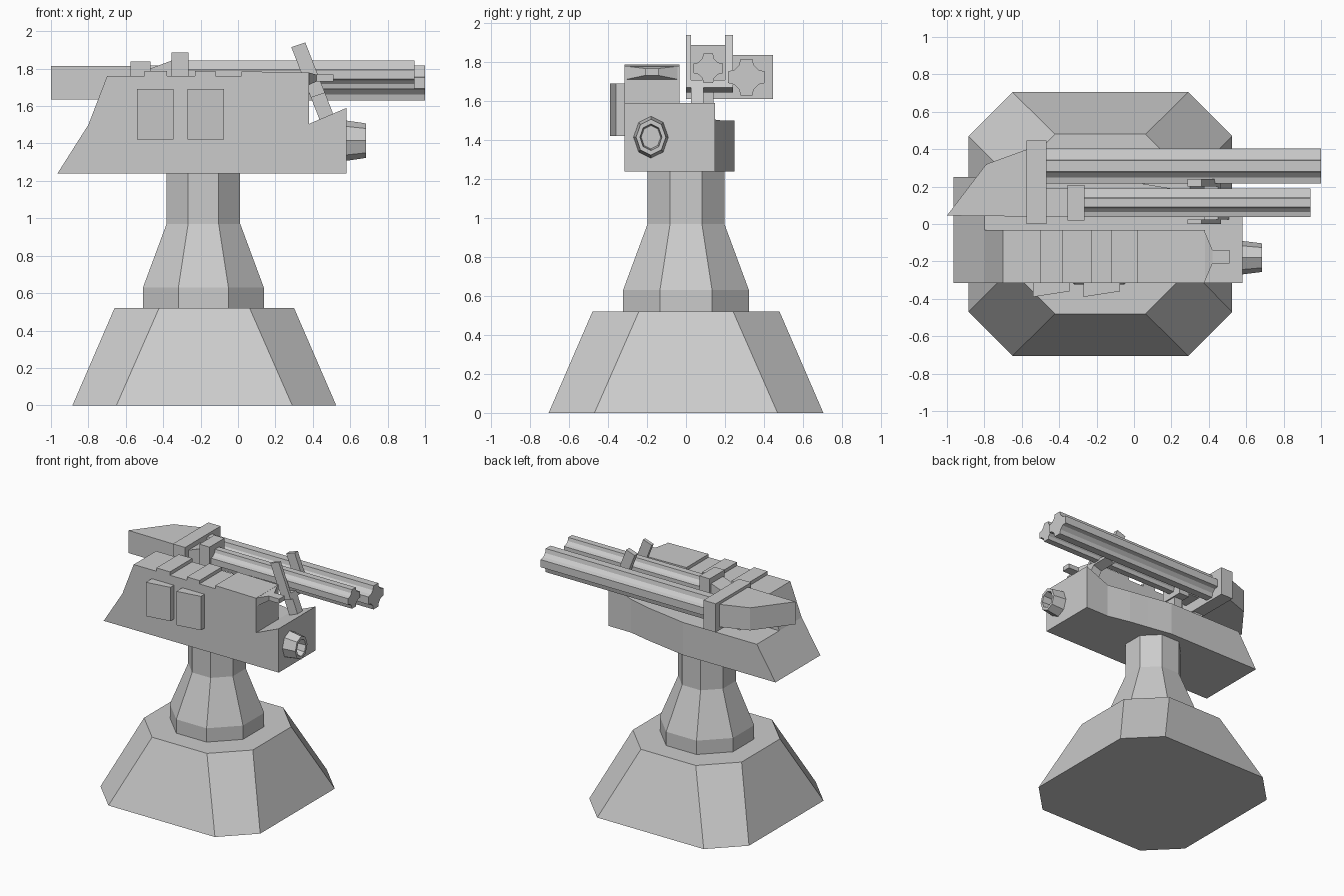
import bpy, bmesh
from math import cos, sin, pi, tan

if "Cube" in bpy.data.objects:
    bpy.data.objects.remove(bpy.data.objects["Cube"])


def loft(name, rings):
    """Skin a list of equal-length rings and cap both ends."""
    bm = bmesh.new()
    vs = [[bm.verts.new(p) for p in r] for r in rings]
    n = len(rings[0])
    for a, b in zip(vs, vs[1:]):
        for i in range(n):
            j = (i + 1) % n
            bm.faces.new((a[i], a[j], b[j], b[i]))
    bm.faces.new(vs[0][::-1])
    bm.faces.new(vs[-1])
    bmesh.ops.recalc_face_normals(bm, faces=bm.faces[:])
    me = bpy.data.meshes.new(name)
    bm.to_mesh(me)
    bm.free()
    ob = bpy.data.objects.new(name, me)
    bpy.context.collection.objects.link(ob)
    return ob


def side_prism(name, prof, y0, y1):
    return loft(name, [[(x, y, z) for x, z in prof] for y in (y0, y1)])


def plan_prism(name, prof, z0, z1):
    return loft(name, [[(x, y, z) for x, y in prof] for z in (z0, z1)])


def box(name, x0, x1, y0, y1, z0, z1):
    return side_prism(name, [(x0, z0), (x1, z0), (x1, z1), (x0, z1)], y0, y1)


def octagon(cx, a, c, z):
    """a: half width, c: half length of the straight sides."""
    pts = [(a, -c), (a, c), (c, a), (-c, a), (-a, c), (-a, -c), (-c, -a), (c, -a)]
    return [(cx + x, y, z) for x, y in pts]


# Ground base and pedestal
loft("base", [octagon(-0.18, 0.705, 0.47, 0), octagon(-0.18, 0.48, 0.242, 0.52)])
t = tan(pi / 8)
loft("pedestal", [octagon(-0.185, a, a * t, z) for a, z in
                  ((0.323, 0.5), (0.323, 0.63), (0.197, 0.97), (0.197, 1.26))])

# Lower hull, lofted along x: bottom x, top x, back y, top z
stations = [(-0.965, -0.80, 0.25, 1.5), (-0.15, -0.15, 0.25, 1.5),
            (0.05, 0.05, 0.215, 1.5), (0.2, 0.2, 0.19, 1.5),
            (0.38, 0.38, 0.15, 1.505), (0.58, 0.58, 0.15, 1.59)]
loft("lower_hull", [[(xb, -0.315, 1.24), (xb, y, 1.24), (xt, y, z), (xt, -0.315, z)]
                    for xb, xt, y, z in stations])

# Upper hull with stepped roof plates
side_prism("upper_hull", [
    (-0.80, 1.5), (-0.70, 1.76), (-0.5, 1.76), (-0.5, 1.787), (-0.38, 1.787),
    (-0.38, 1.76), (-0.23, 1.76), (-0.23, 1.787), (-0.12, 1.787), (-0.12, 1.76),
    (0.02, 1.76), (0.02, 1.785), (0.38, 1.78), (0.38, 1.5)], -0.315, -0.033)

# Sight on the upper hull nose
def x_rect(x, y0, y1, z0, z1):
    return [(x, y0, z0), (x, y1, z0), (x, y1, z1), (x, y0, z1)]

loft("nose_sight", [x_rect(0.375, -0.315, -0.033, 1.71, 1.78),
                    x_rect(0.42, -0.21, -0.14, 1.732, 1.768),
                    x_rect(0.51, -0.21, -0.14, 1.732, 1.768)])

# Side panels
for i, x in enumerate((-0.54, -0.27)):
    plan_prism(f"side_panel_{i + 1}", [(x, -0.30), (x, -0.39), (x + 0.195, -0.36),
                                       (x + 0.195, -0.30)], 1.42, 1.69)

# Hollow lens housing
loft("lens_housing", [[(x, -0.18 + 0.83 * r * sin(k * pi / 4), 1.415 + r * cos(k * pi / 4))
                       for k in range(8)]
                      for x, r in ((0.57, 0.109), (0.685, 0.092), (0.685, 0.068), (0.61, 0.06))])


# Fluted barrels
def barrel(name, x0, x1, cy, cz, r):
    quad = [(1, 0.32), (0.66, 0.4), (0.4, 0.66), (0.32, 1)]
    pts = []
    for k in range(4):
        c, s = round(cos(k * pi / 2)), round(sin(k * pi / 2))
        pts += [(c * a - s * b, s * a + c * b) for a, b in quad]
    loft(name, [[(x, cy + r * a, cz + r * b) for a, b in pts] for x in (x0, x1)])


barrel("large_barrel", -0.5, 1.0, 0.31, 1.723, 0.094)
barrel("small_barrel", -0.3, 0.943, 0.114, 1.768, 0.076)

# Collars, breeches and their supports
box("large_collar", -0.575, -0.467, 0.0, 0.447, 1.61, 1.838)
box("small_collar", -0.355, -0.265, 0.02, 0.208, 1.65, 1.887)
plan_prism("large_breech", [(-1.0, 0.045), (-0.57, 0.04), (-0.57, 0.40), (-0.79, 0.32)],
           1.635, 1.815)
side_prism("small_breech", [(-0.47, 1.69), (-0.35, 1.69), (-0.35, 1.845), (-0.47, 1.80)],
           0.04, 0.19)
box("large_collar_support", -0.56, -0.48, 0.03, 0.12, 1.49, 1.63)
box("small_collar_support", -0.345, -0.275, 0.05, 0.14, 1.49, 1.67)


# Slanted barrel bracket: bars follow one tilted line, from parameter a to b
def slant(name, a, b, y0, y1):
    def p(x, z, k):
        return (x + 0.15 * k, z - 0.385 * k)
    side_prism(name, [p(0.285, 1.915, a), p(0.36, 1.94, a),
                      p(0.36, 1.94, b), p(0.285, 1.915, b)], y0, y1)


slant("bracket_near_bar", 0, 0.7, 0.0, 0.025)
slant("bracket_far_bar", 0, 0.7, 0.2, 0.24)
slant("bracket_cross_plate", 0.6, 0.7, 0.0, 0.24)
slant("bracket_stem", 0.65, 1.02, 0.025, 0.09)
